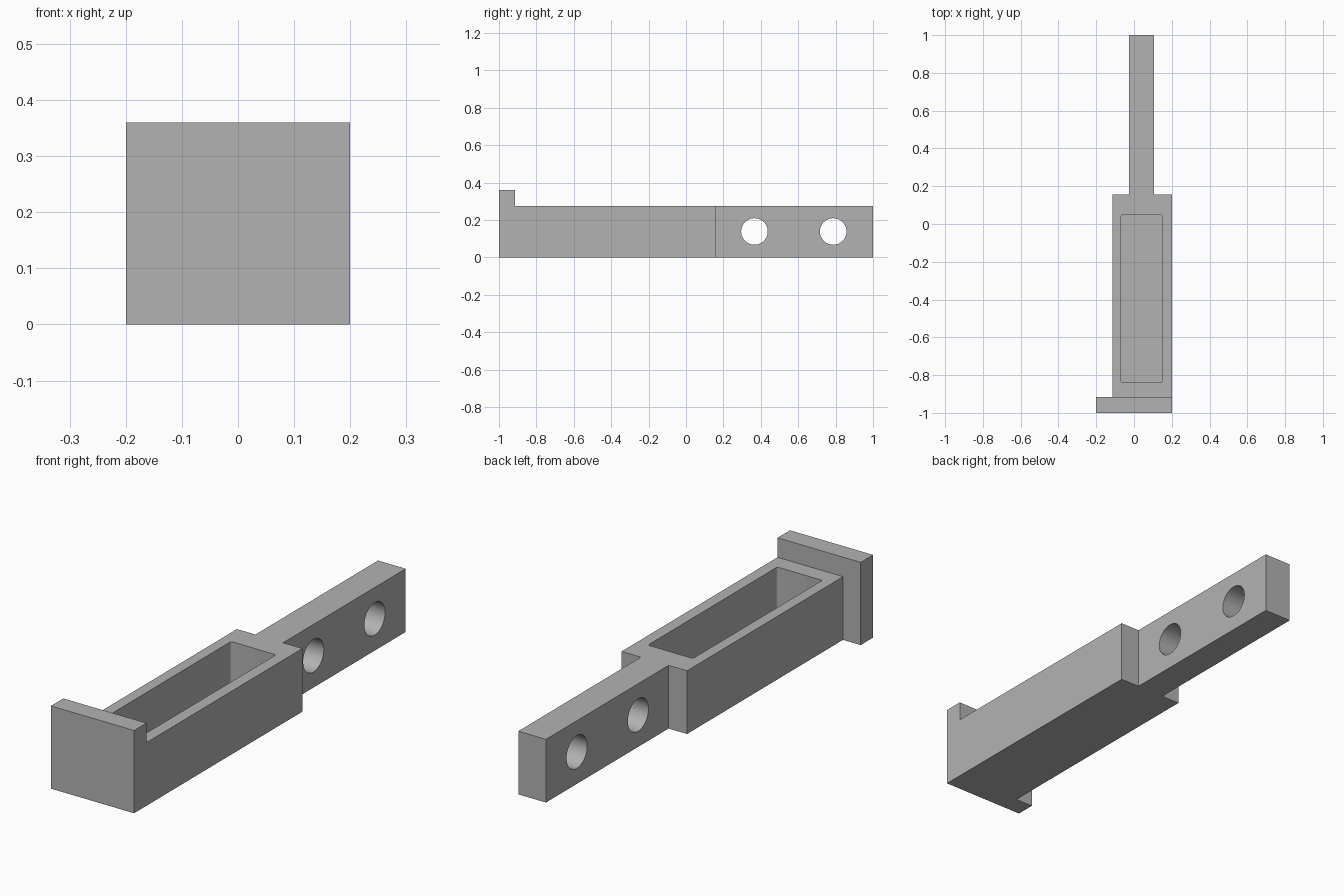
import bpy
import bmesh
from mathutils import Vector, Matrix

old = bpy.data.objects.get("Cube")
if old:
    bpy.data.objects.remove(old, do_unlink=True)

grey = bpy.data.materials.new("plain grey")
grey.use_nodes = True
colour = (0.45, 0.45, 0.45, 1)
grey.diffuse_color = colour
grey.node_tree.nodes["Principled BSDF"].inputs["Base Color"].default_value = colour

LIP_Y, BODY_TOP, PLATE_TOP = -0.915, 0.275, 0.36


def add_object(name, bm):
    bmesh.ops.recalc_face_normals(bm, faces=bm.faces)
    mesh = bpy.data.meshes.new(name)
    bm.to_mesh(mesh)
    bm.free()
    mesh.materials.append(grey)
    obj = bpy.data.objects.new(name, mesh)
    bpy.context.collection.objects.link(obj)
    return obj


def extrude_up(bm, faces, height):
    out = bmesh.ops.extrude_face_region(bm, geom=faces)["geom"]
    verts = [v for v in out if isinstance(v, bmesh.types.BMVert)]
    bmesh.ops.translate(bm, verts=verts, vec=(0, 0, height))
    return [f for f in out if isinstance(f, bmesh.types.BMFace)]


def cut(target, cutter):
    cutter.hide_render = True
    mod = target.modifiers.new("cut", "BOOLEAN")
    mod.operation = "DIFFERENCE"
    mod.solver = "EXACT"
    mod.object = cutter
    bpy.context.view_layer.objects.active = target
    bpy.ops.object.modifier_apply(modifier=mod.name)
    bpy.data.objects.remove(cutter, do_unlink=True)


# Plan outline: end plate, wide box and narrow arm in one solid
outline = [(-0.2, -1), (0.2, -1), (0.2, LIP_Y), (0.2, 0.157), (0.107, 0.157), (0.107, 1),
           (-0.026, 1), (-0.026, 0.157), (-0.115, 0.157), (-0.115, LIP_Y), (-0.2, LIP_Y)]
bm = bmesh.new()
verts = [bm.verts.new((x, y, 0)) for x, y in outline]
base = bm.faces.new(verts)
top = extrude_up(bm, [base], BODY_TOP)
# Raise the end plate above the box
parts = top + list({e for f in top for e in f.edges}) + list({v for f in top for v in f.verts})
bmesh.ops.bisect_plane(bm, geom=parts, plane_co=(0, LIP_Y, 0), plane_no=(0, 1, 0), dist=0.0001)
bm.faces.ensure_lookup_table()
front_top = [f for f in bm.faces if all(v.co.z > BODY_TOP - 0.001 and v.co.y < LIP_Y + 0.001 for v in f.verts)]
extrude_up(bm, front_top, PLATE_TOP - BODY_TOP)
bracket = add_object("slotted_bracket", bm)

# Open pocket with slightly rounded upright corners
bm = bmesh.new()
low, high = Vector((-0.068, -0.84, 0.045)), Vector((0.149, 0.049, 0.5))
size = high - low
bmesh.ops.create_cube(bm, size=1, matrix=Matrix.Translation((low + high) / 2) @ Matrix.Diagonal((*size, 1)))
upright = [e for e in bm.edges if abs(e.verts[0].co.z - e.verts[1].co.z) > 0.1]
bmesh.ops.bevel(bm, geom=upright, offset=0.008, segments=3, profile=0.5, affect="EDGES")
cut(bracket, add_object("pocket_cutter", bm))

# Two round holes across the arm
for y in (0.366, 0.787):
    bm = bmesh.new()
    bmesh.ops.create_cone(bm, cap_ends=True, segments=48, radius1=0.071, radius2=0.071, depth=0.6,
                          matrix=Matrix.Translation((0, y, 0.139)) @ Matrix.Rotation(1.5707963, 4, "Y"))
    cut(bracket, add_object("hole_cutter", bm))

bpy.context.view_layer.objects.active = bracket
bracket.select_set(True)
bpy.ops.object.shade_smooth_by_angle(angle=0.6)
